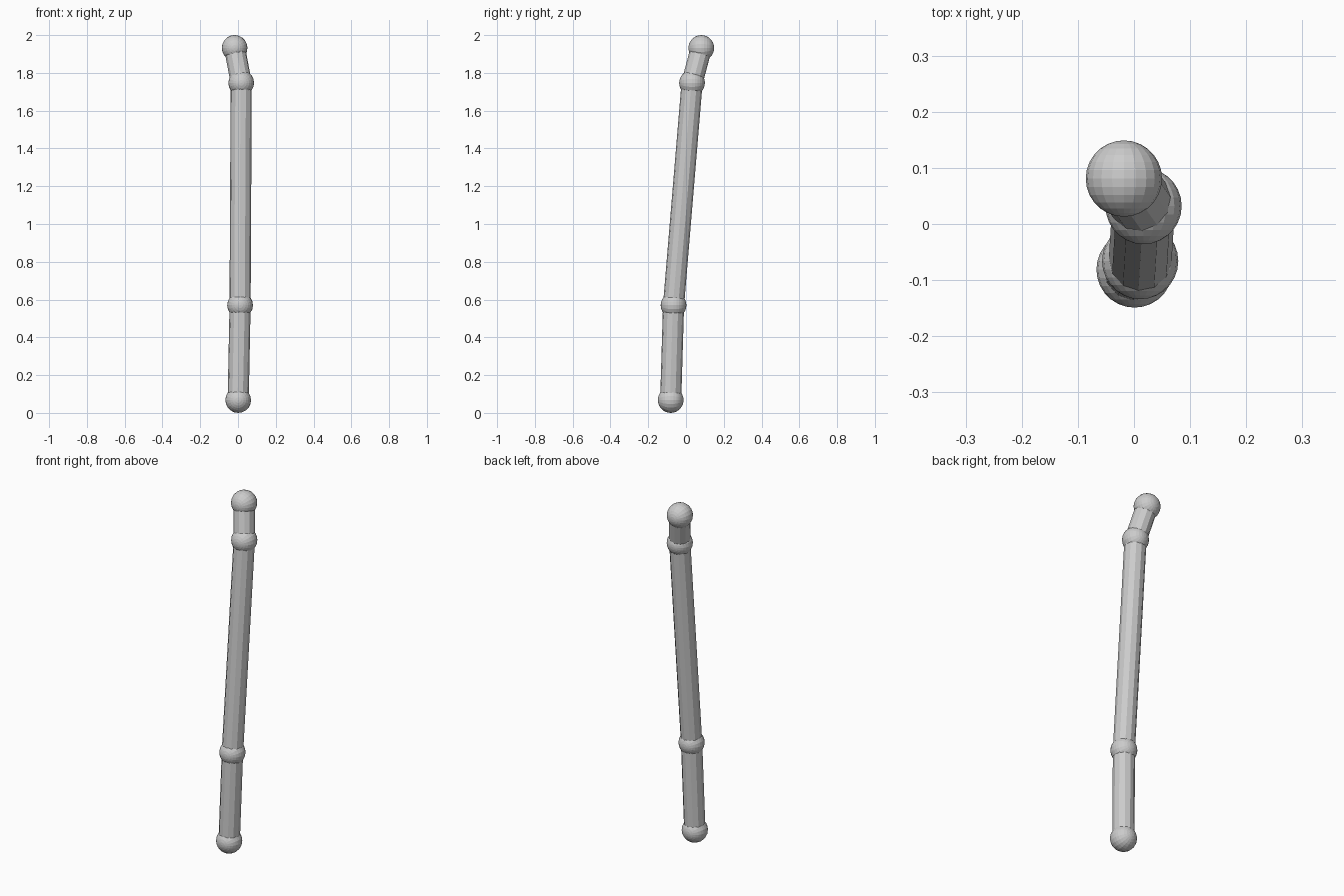
import bpy
import math
from mathutils import Vector

if "Cube" in bpy.data.objects:
    bpy.data.objects.remove(bpy.data.objects["Cube"])

BALL_R = 0.068
TUBE_R = 0.056

# Joint centres from the floor up
joints = [Vector(p) for p in (
    (0.001, -0.081, 0.068),
    (0.011, -0.066, 0.570),
    (0.017, 0.032, 1.747),
    (-0.018, 0.081, 1.932),
)]


def ball(name, centre):
    bpy.ops.mesh.primitive_uv_sphere_add(
        segments=20, ring_count=14, radius=BALL_R,
        location=centre, rotation=(math.pi / 2, 0, 0))
    bpy.context.object.name = name


def tube(name, a, b):
    axis = b - a
    bpy.ops.mesh.primitive_cylinder_add(
        vertices=12, radius=TUBE_R, depth=axis.length, location=(a + b) / 2)
    obj = bpy.context.object
    obj.name = name
    obj.rotation_euler = axis.to_track_quat('Z', 'Y').to_euler()


# Ball joints
for name, centre in zip(("bottom_ball", "lower_joint", "upper_joint", "top_ball"), joints):
    ball(name, centre)

# Straight tubes between joints
for name, a, b in zip(("lower_tube", "middle_tube", "upper_tube"), joints, joints[1:]):
    tube(name, a, b)
